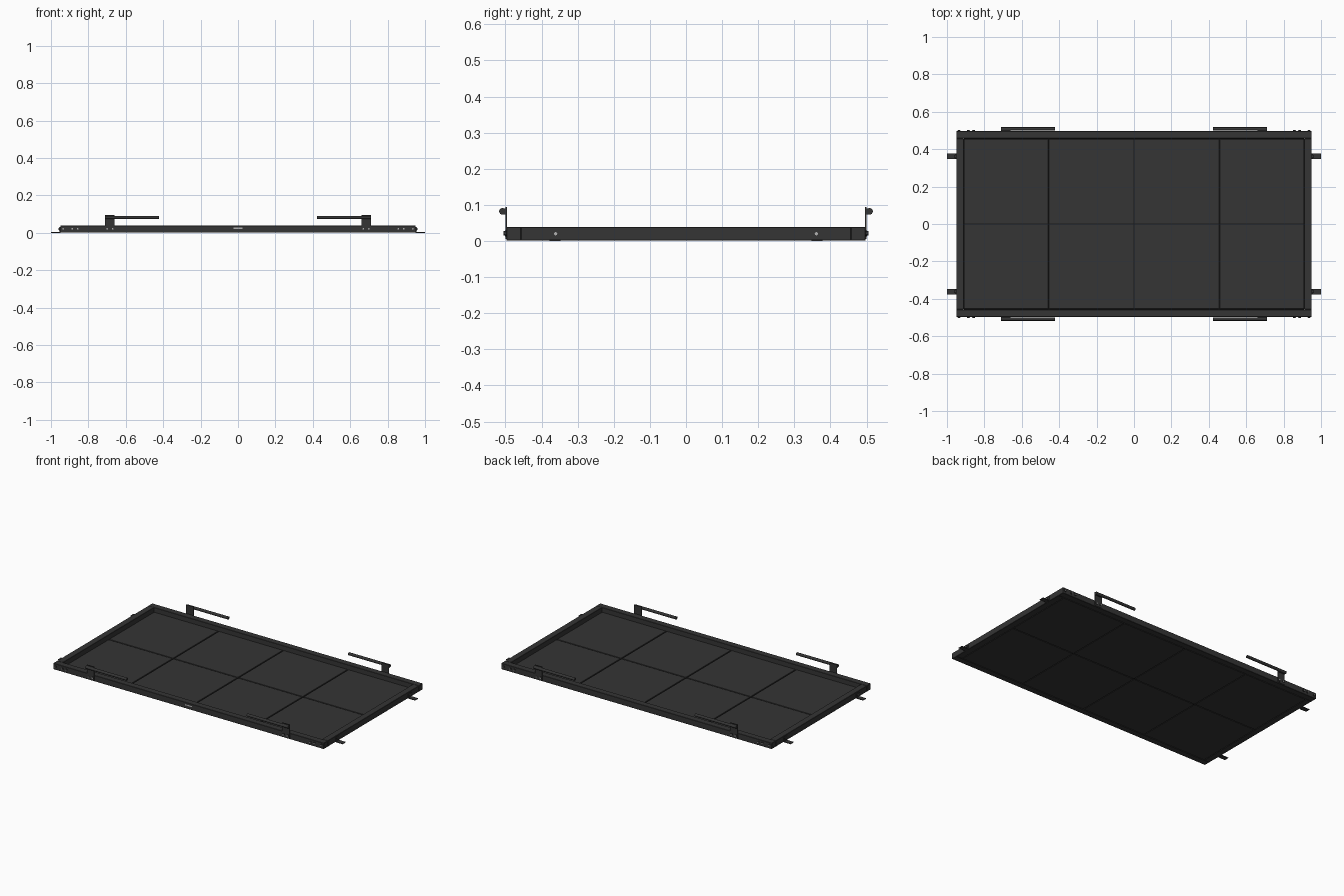
import bpy, math
from mathutils import Vector

if "Cube" in bpy.data.objects:
    bpy.data.objects.remove(bpy.data.objects["Cube"])


def material(name, v):
    m = bpy.data.materials.new(name)
    m.diffuse_color = (v, v, v, 1)
    m.use_nodes = True
    m.node_tree.nodes["Principled BSDF"].inputs["Base Color"].default_value = m.diffuse_color
    return m


CHARCOAL = material("charcoal", 0.035)
BLACK = material("seam black", 0.01)
STEEL = material("bolt steel", 0.45)


def box(name, lo, hi, mat, bevel=0.0):
    lo, hi = Vector(lo), Vector(hi)
    bpy.ops.mesh.primitive_cube_add(size=1, location=(lo + hi) / 2)
    o = bpy.context.object
    o.name = name
    o.scale = [abs(d) for d in hi - lo]
    bpy.ops.object.transform_apply(location=False, rotation=False, scale=True)
    o.data.materials.append(mat)
    if bevel:
        b = o.modifiers.new("bevel", 'BEVEL')
        b.width = bevel
        b.segments = 1
    return o


def cyl(name, loc, r, depth, axis, mat, sides=16):
    rot = {'x': (0, math.pi / 2, 0), 'y': (math.pi / 2, 0, 0)}[axis]
    bpy.ops.mesh.primitive_cylinder_add(vertices=sides, radius=r, depth=depth,
                                        location=loc, rotation=rot)
    o = bpy.context.object
    o.name = name
    o.data.materials.append(mat)
    bpy.ops.object.shade_smooth_by_angle()
    return o


def bolt(name, loc, axis, sign):
    # dark washer and hexagonal head with a light socket plate
    d = Vector((sign, 0, 0)) if axis == 'x' else Vector((0, sign, 0))
    p = Vector(loc)
    cyl(name + "_washer", p + d * 0.001, 0.008, 0.002, axis, CHARCOAL)
    cyl(name + "_head", p + d * 0.0035, 0.0065, 0.005, axis, CHARCOAL, 6)
    cyl(name + "_socket", p + d * 0.0062, 0.0045, 0.0008, axis, STEEL, 12)


X, Y, W, TOP = 0.95, 0.497, 0.04, 0.039

# outer frame rails
for s in (-1, 1):
    box("long_rail", (-X, s * Y, 0.001), (X, s * (Y - W), TOP), CHARCOAL, 0.0015)
    box("end_rail", (s * X, -Y + W, 0.001), (s * (X - W), Y - W, TOP), CHARCOAL, 0.0015)

# dark sheet showing in the seams, and the eight floor panels
box("seam_sheet", (-X + W, -Y + W, 0.004), (X - W, Y - W, 0.006), BLACK)
px, py, gap = (X - W) / 2, Y - W, 0.003
for i in range(4):
    for j in range(2):
        x0, y0 = -X + W + i * px, -py + j * py
        box("floor_panel", (x0 + gap, y0 + gap, 0.001),
            (x0 + px - gap, y0 + py - gap, 0.011), CHARCOAL, 0.001)

for sx in (-1, 1):
    for sy in (-1, 1):
        # end foot bracket: ground tab, upright plate and bolt
        box("foot_tab", (sx * 0.95, sy * 0.348, 0), (sx * 1.0, sy * 0.378, 0.004), CHARCOAL)
        box("foot_plate", (sx * 0.95, sy * 0.348, 0), (sx * 0.954, sy * 0.378, 0.03), CHARCOAL)
        bolt("foot_bolt", (sx * 0.954, sy * 0.361, 0.02), 'x', sx)

        # handle: upright plate with a horizontal round bar
        box("handle_plate", (sx * 0.66, sy * 0.496, 0.005),
            (sx * 0.712, sy * 0.5, 0.094), CHARCOAL)
        box("handle_mount", (sx * 0.66, sy * 0.499, 0.073),
            (sx * 0.712, sy * 0.504, 0.09), CHARCOAL)
        cyl("handle_bar", (sx * 0.567, sy * 0.5085, 0.082), 0.009, 0.29, 'x', CHARCOAL, 20)
        for x in (0.67, 0.7):
            bolt("handle_bolt", (sx * x, sy * 0.499, 0.021), 'y', sy)

        # corner bolts
        for x in (0.857, 0.886, 0.935):
            bolt("corner_bolt", (sx * x, sy * Y, 0.021), 'y', sy)

# plain light plate in the middle of the front rail
box("front_plate", (-0.025, -Y - 0.001, 0.02), (0.025, -Y, 0.027), STEEL)
